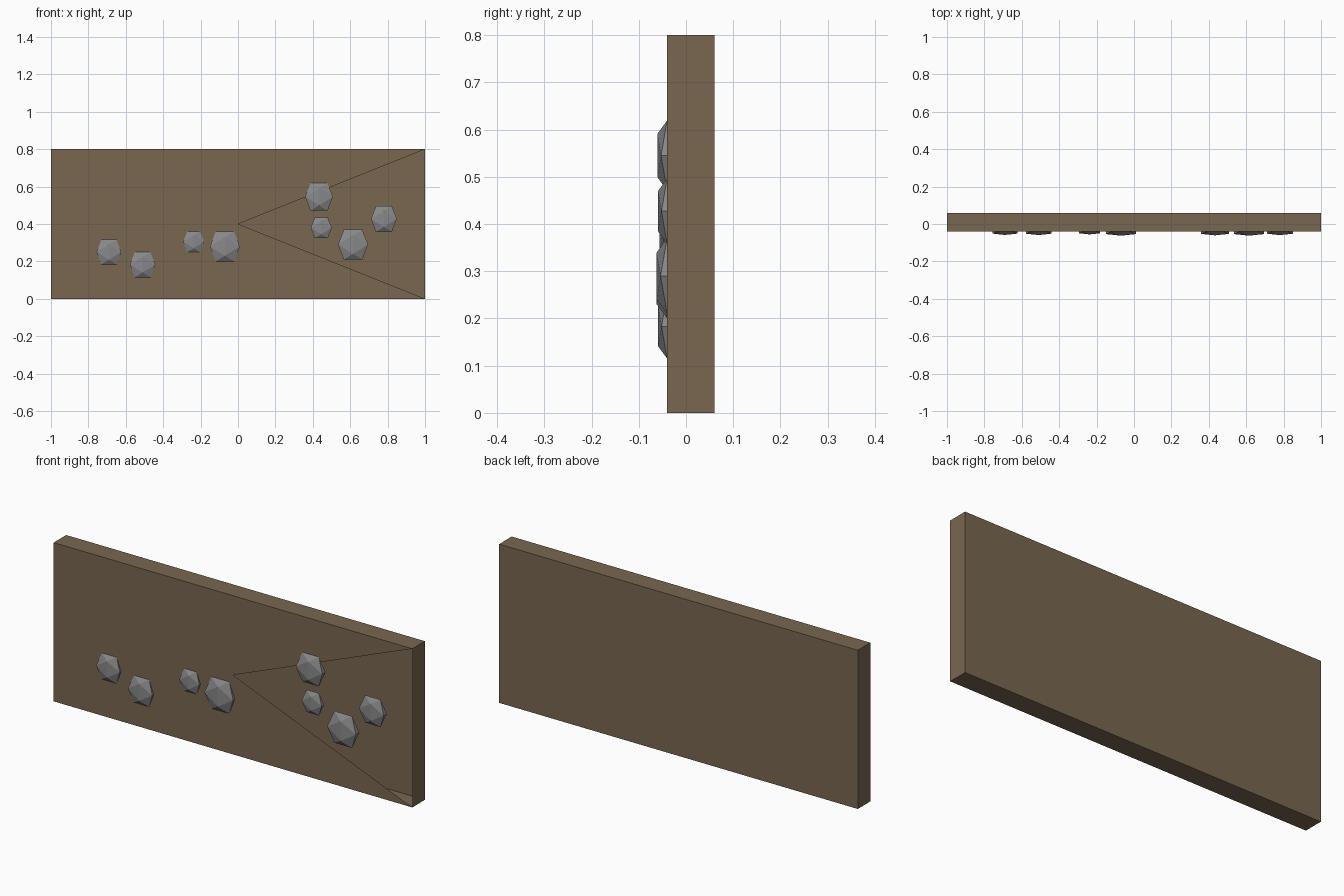
import bpy, bmesh, math
from mathutils import Matrix, Vector

if "Cube" in bpy.data.objects:
    bpy.data.objects.remove(bpy.data.objects["Cube"])


def material(name, color):
    m = bpy.data.materials.new(name)
    m.diffuse_color = (*color, 1)
    m.use_nodes = True
    m.node_tree.nodes["Principled BSDF"].inputs["Base Color"].default_value = m.diffuse_color
    return m


def finish(bm, name, mat):
    mesh = bpy.data.meshes.new(name)
    bm.to_mesh(mesh)
    bm.free()
    mesh.materials.append(mat)
    ob = bpy.data.objects.new(name, mesh)
    bpy.context.collection.objects.link(ob)
    return ob


earth = material("earth", (0.19, 0.135, 0.08))
rock = material("rock", (0.25, 0.25, 0.26))

# Wall slab: the front is a fan around its middle with the right triangle open
bm = bmesh.new()
bmesh.ops.create_cube(bm, size=1, matrix=Matrix.Translation((0, 0.01, 0.4)) @ Matrix.Diagonal((2, 0.1, 0.8, 1)))
front = min(bm.faces, key=lambda f: f.calc_center_median().y)
fan = bmesh.ops.poke(bm, faces=[front])["faces"]
bmesh.ops.delete(bm, geom=[max(fan, key=lambda f: f.calc_center_median().x)], context='FACES_ONLY')
finish(bm, "wall_slab", earth)

# Flattened icosahedron stones, half sunk in the front: x, z, half height
STONES = [(-0.69, 0.25, 0.066), (-0.51, 0.183, 0.068), (-0.237, 0.305, 0.056), (-0.07, 0.28, 0.08),
          (0.433, 0.545, 0.074), (0.445, 0.38, 0.056), (0.615, 0.29, 0.08), (0.78, 0.427, 0.069)]
PHI = (1 + math.sqrt(5)) / 2
for i, (x, z, r) in enumerate(STONES):
    bm = bmesh.new()
    for a in (-1, 1):
        for b in (-PHI, PHI):
            for p in ((a, 0, b), (b, a, 0), (0, b, a)):
                bm.verts.new(Vector((p[0], p[1] * 0.28, p[2])) * r / PHI + Vector((x, -0.04, z)))
    bmesh.ops.convex_hull(bm, input=bm.verts)
    finish(bm, f"stone_{i + 1}", rock)
